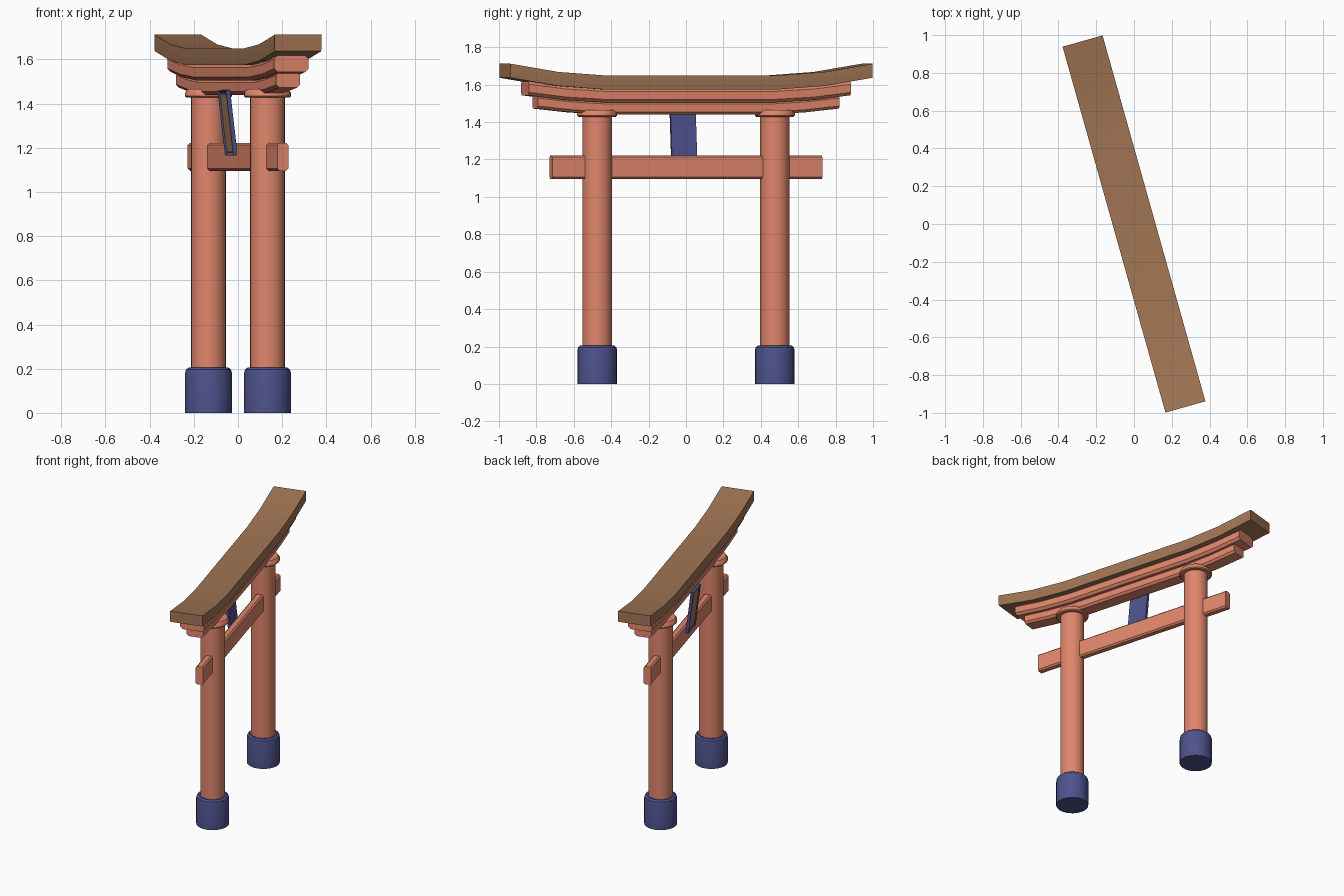
import bpy, bmesh
from math import radians, sin, cos
from mathutils import Matrix, Vector

if "Cube" in bpy.data.objects:
    bpy.data.objects.remove(bpy.data.objects["Cube"])

# The gate is built along y, then every part is turned about z
TURN = Matrix.Rotation(radians(15.7), 4, 'Z')


def material(name, rgb):
    m = bpy.data.materials.new(name)
    m.diffuse_color = (*rgb, 1)
    m.use_nodes = True
    m.node_tree.nodes["Principled BSDF"].inputs["Base Color"].default_value = m.diffuse_color
    return m


RED = material("red_paint", (0.75, 0.24, 0.15))
BROWN = material("brown_wood", (0.36, 0.18, 0.09))
BLUE = material("blue_paint", (0.075, 0.085, 0.26))


def finish(bm, name, mat, place=Matrix()):
    bmesh.ops.recalc_face_normals(bm, faces=bm.faces)
    bm.transform(TURN @ place)
    me = bpy.data.meshes.new(name)
    bm.to_mesh(me)
    bm.free()
    me.materials.append(mat)
    ob = bpy.data.objects.new(name, me)
    bpy.context.collection.objects.link(ob)
    bpy.context.view_layer.objects.active = ob
    ob.select_set(True)
    bpy.ops.object.shade_smooth_by_angle(angle=radians(35))
    ob.select_set(False)
    return ob


def lathe(name, profile, y, mat, n=24):
    """Turned solid from (radius, z) points."""
    bm = bmesh.new()
    rings = [[bm.verts.new((r * cos(radians(360 * i / n)), r * sin(radians(360 * i / n)), z))
              for i in range(n)] for r, z in profile]
    for a, b in zip(rings, rings[1:]):
        for i in range(n):
            j = (i + 1) % n
            bm.faces.new((a[i], a[j], b[j], b[i]))
    bm.faces.new(rings[0])
    bm.faces.new(rings[-1])
    finish(bm, name, mat, Matrix.Translation((0, y, 0)))


def beam(name, section, stations, mat):
    """Sweep an (x, z) section through (y, lift) stations mirrored about y = 0."""
    path = [(-y, h) for y, h in reversed(stations)] + list(stations)
    bm = bmesh.new()
    rings = [[bm.verts.new((x, y, z + h)) for x, z in section] for y, h in path]
    n = len(section)
    for a, b in zip(rings, rings[1:]):
        for i in range(n):
            j = (i + 1) % n
            bm.faces.new((a[i], a[j], b[j], b[i]))
    bm.faces.new(rings[0])
    bm.faces.new(rings[-1])
    finish(bm, name, mat)


def chamfered(w, z0, z1, c):
    return [(-w + c, z0), (w - c, z0), (w, z0 + c), (w, z1 - c),
            (w - c, z1), (-w + c, z1), (-w, z1 - c), (-w, z0 + c)]


# Pillars with bases and capital discs
for side, y in (("front", -0.493), ("back", 0.493)):
    lathe(side + "_pillar", [(0.079, 0.15), (0.079, 1.45)], y, RED)
    lathe(side + "_base", [(0.106, 0), (0.106, 0.18), (0.102, 0.196), (0.09, 0.205)], y, BLUE)
    lathe(side + "_capital", [(0.1, 1.428), (0.107, 1.434), (0.107, 1.448), (0.095, 1.465)], y, RED)

# Straight tie beam
beam("tie_beam", chamfered(0.026, 1.096, 1.222, 0.01), [(0.75, 0)], RED)

# Upswept lintels and roof
beam("lower_lintel", chamfered(0.056, 1.44, 1.51, 0.014),
     [(0.45, 0), (0.65, 0.012), (0.838, 0.032)], RED)
beam("upper_lintel", chamfered(0.081, 1.505, 1.58, 0.016),
     [(0.47, 0), (0.69, 0.013), (0.894, 0.038)], RED)
beam("roof", [(-0.108, 1.575), (0.108, 1.575), (0.11, 1.585), (0.11, 1.65), (-0.11, 1.65), (-0.11, 1.585)],
     [(0.49, 0), (0.74, 0.018), (1.006, 0.062)], BROWN)

# Leaning name board: blue frame with a recessed panel
lean = Matrix.Translation((-0.049, 0, 1.313)) @ Matrix.Rotation(radians(-6.8), 4, 'Y')
bm = bmesh.new()
bmesh.ops.create_cube(bm, size=1, matrix=Matrix.Diagonal((0.02, 0.14, 0.295, 1)))
face = min(bm.faces, key=lambda f: f.calc_center_median().x)
bmesh.ops.inset_region(bm, faces=[face], thickness=0.016)
bmesh.ops.translate(bm, verts=face.verts, vec=Vector((0.008, 0, 0)))
board = finish(bm, "board_frame", BLUE, lean)
bm = bmesh.new()
bmesh.ops.create_cube(bm, size=1, matrix=Matrix.Translation((-0.002, 0, 0)) @ Matrix.Diagonal((0.006, 0.108, 0.263, 1)))
finish(bm, "board_panel", BROWN, lean)
